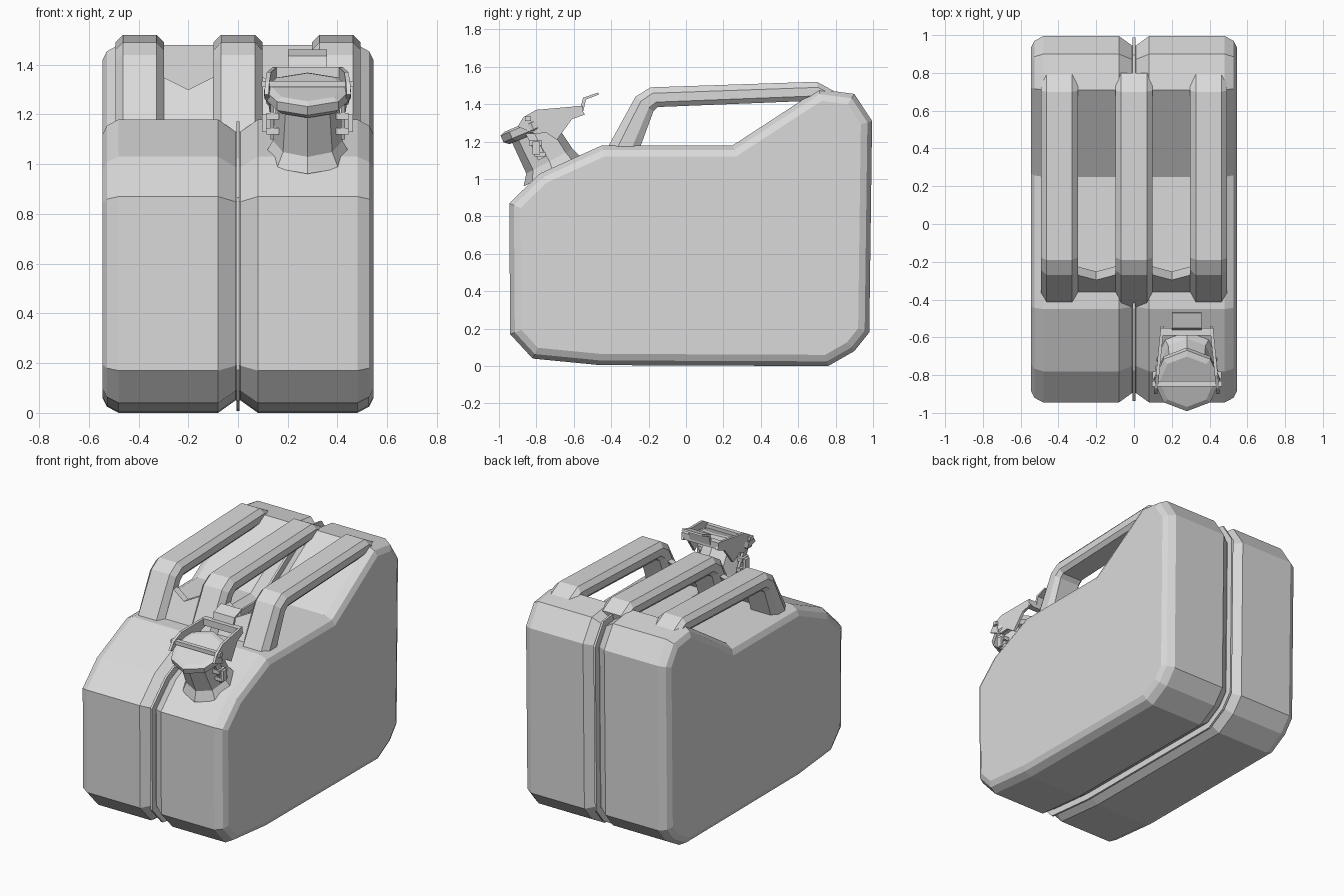
import bpy, bmesh, math
from mathutils import Vector

if "Cube" in bpy.data.objects:
    bpy.data.objects.remove(bpy.data.objects["Cube"], do_unlink=True)

GREY = (0.7, 0.7, 0.7, 1)
paint = bpy.data.materials.new("grey_paint")
paint.use_nodes = True
paint.diffuse_color = GREY
paint.node_tree.nodes["Principled BSDF"].inputs["Base Color"].default_value = GREY


def loft(name, rings):
    """Skin a run of equal-length rings and close both ends."""
    bm = bmesh.new()
    loops = [[bm.verts.new(p) for p in ring] for ring in rings]
    n = len(loops[0])
    for a, b in zip(loops, loops[1:]):
        for i in range(n):
            j = (i + 1) % n
            bm.faces.new((a[i], a[j], b[j], b[i]))
    bm.faces.new(loops[0])
    bm.faces.new(loops[-1])
    bmesh.ops.recalc_face_normals(bm, faces=bm.faces)
    mesh = bpy.data.meshes.new(name)
    bm.to_mesh(mesh)
    bm.free()
    mesh.materials.append(paint)
    obj = bpy.data.objects.new(name, mesh)
    bpy.context.collection.objects.link(obj)
    return obj


def prism(name, profile, x0, x1):
    """Side profile (y, z) stretched from x0 to x1."""
    return loft(name, [[(x, y, z) for y, z in profile] for x in (x0, x1)])


def box(name, x, y, z):
    return prism(name, [(y[0], z[0]), (y[1], z[0]), (y[1], z[1]), (y[0], z[1])], *x)


def inset(profile, d):
    """Move every edge of an anticlockwise profile inward by d."""
    pts = [Vector(p) for p in profile]
    out = []
    for i, p in enumerate(pts):
        a = (p - pts[i - 1]).normalized()
        b = (pts[(i + 1) % len(pts)] - p).normalized()
        na, nb = Vector((-a.y, a.x)), Vector((-b.y, b.x))
        out.append(p + (na + nb) * d / (1 + na.dot(nb)))
    return out


def tilted_ring(y, z, radius, degrees, sides=8):
    """Ring around the spout axis, leaning to the front, corner forward."""
    t = math.radians(degrees)
    ring = []
    for i in range(sides):
        a = math.tau * i / sides
        v = -radius * math.cos(a)
        ring.append((SPOUT_X + radius * math.sin(a),
                     y + v * math.cos(t), z + v * math.sin(t)))
    return ring


# Can body with chamfered sides and a central groove
BODY = [(-0.94, 0.17), (-0.82, 0.04), (-0.46, 0.005), (0.76, 0), (0.9, 0.08),
        (0.98, 0.18), (0.995, 1.31), (0.9, 1.455), (0.71, 1.48), (0.25, 1.18),
        (-0.45, 1.18), (-0.78, 1.03), (-0.945, 0.87)]
half = [(0.545, 0.06), (0.527, 0.025), (0.48, 0), (0.08, 0), (0.01, 0.05)]
sections = [(-x, d) for x, d in half] + half[::-1]
loft("can_body", [[(x, p.x, p.y) for p in inset(BODY, d)] for x, d in sections])

# Welded seam flange inside the groove
prism("seam_flange", inset(BODY, 0.008), -0.007, 0.007)

# Three carrying handles: outer and inner edge at each station
STATIONS = [((-0.44, 1.13), (-0.26, 1.13)), ((-0.27, 1.44), (-0.175, 1.36)),
            ((-0.19, 1.49), (-0.15, 1.385)), ((0.7, 1.52), (0.72, 1.42)),
            ((0.8, 1.465), (0.78, 1.39))]
LEVELS = [(0, 0.068), (0.3, 0.098), (0.75, 0.098), (1, 0.075)]
for side, cx in (("right", -0.395), ("middle", 0), ("left", 0.395)):
    rings = []
    for outer, inner in STATIONS:
        o, i = Vector(outer), Vector(inner)
        cut = [(w, o.lerp(i, t)) for t, w in LEVELS]
        rings.append([(cx + w, p.x, p.y) for w, p in cut]
                     + [(cx - w, p.x, p.y) for w, p in cut[::-1]])
    loft(side + "_handle", rings)

# Notched webs bracing the handle legs
for side, cx in (("right", -0.2), ("left", 0.2)):
    outline = [(-0.12, 1.14), (0.12, 1.14), (0.12, 1.36), (0, 1.3), (-0.12, 1.36)]
    loft(side + "_handle_web",
         [[(cx + x, y + 0.53 * (z - 1.18), z) for x, z in outline]
          for y in (-0.36, -0.315)])

# Pouring spout: skirt and neck
SPOUT_X = 0.28
loft("spout_neck", [tilted_ring(-0.71, 1.035, 0.175, 25),
                    tilted_ring(-0.73, 1.095, 0.14, 28),
                    tilted_ring(-0.825, 1.265, 0.125, 28)])

# Spout cap
loft("spout_cap", [tilted_ring(-0.805, 1.245, 0.15, 23),
                   tilted_ring(-0.815, 1.265, 0.175, 23),
                   tilted_ring(-0.83, 1.3, 0.175, 23),
                   tilted_ring(-0.835, 1.31, 0.145, 23)])

# Locking lever: two arms that draw together at the rear
ARM = [(-0.9, 1.28), (-0.8, 1.24), (-0.75, 1.25), (-0.69, 1.21), (-0.61, 1.32),
       (-0.54, 1.345), (-0.57, 1.39), (-0.8, 1.37), (-0.87, 1.33)]
for side, s in (("right", -1), ("left", 1)):
    loft(side + "_lever_arm",
         [[(SPOUT_X + s * (w - 0.1 * (y + 0.88)), y, z) for y, z in ARM]
          for w in (0.155, 0.172)])
    # Latch catch on the side of the neck
    near, far = SPOUT_X + s * 0.115, SPOUT_X + s * 0.165
    prism(side + "_latch_link", [(-0.87, 1.27), (-0.79, 1.1), (-0.75, 1.12),
                                 (-0.83, 1.29)],
          SPOUT_X + s * 0.135, SPOUT_X + s * 0.15)
    box(side + "_latch_ear", (near, far), (-0.81, -0.75), (1.12, 1.145))
    box(side + "_latch_hook", (near, far), (-0.84, -0.77), (1.18, 1.205))
    box(side + "_latch_pin", (far, far + s * 0.018), (-0.82, -0.78), (1.13, 1.2))

# Lever rear bar, hinge pin and thumb tab
box("lever_rear_bar", (SPOUT_X - 0.14, SPOUT_X + 0.14), (-0.59, -0.55), (1.345, 1.39))
box("lever_pin", (SPOUT_X - 0.185, SPOUT_X + 0.185), (-0.86, -0.83), (1.31, 1.335))
prism("thumb_tab", [(-0.57, 1.36), (-0.55, 1.36), (-0.535, 1.425), (-0.465, 1.452),
                    (-0.47, 1.462), (-0.55, 1.435)], SPOUT_X - 0.078, SPOUT_X + 0.078)
